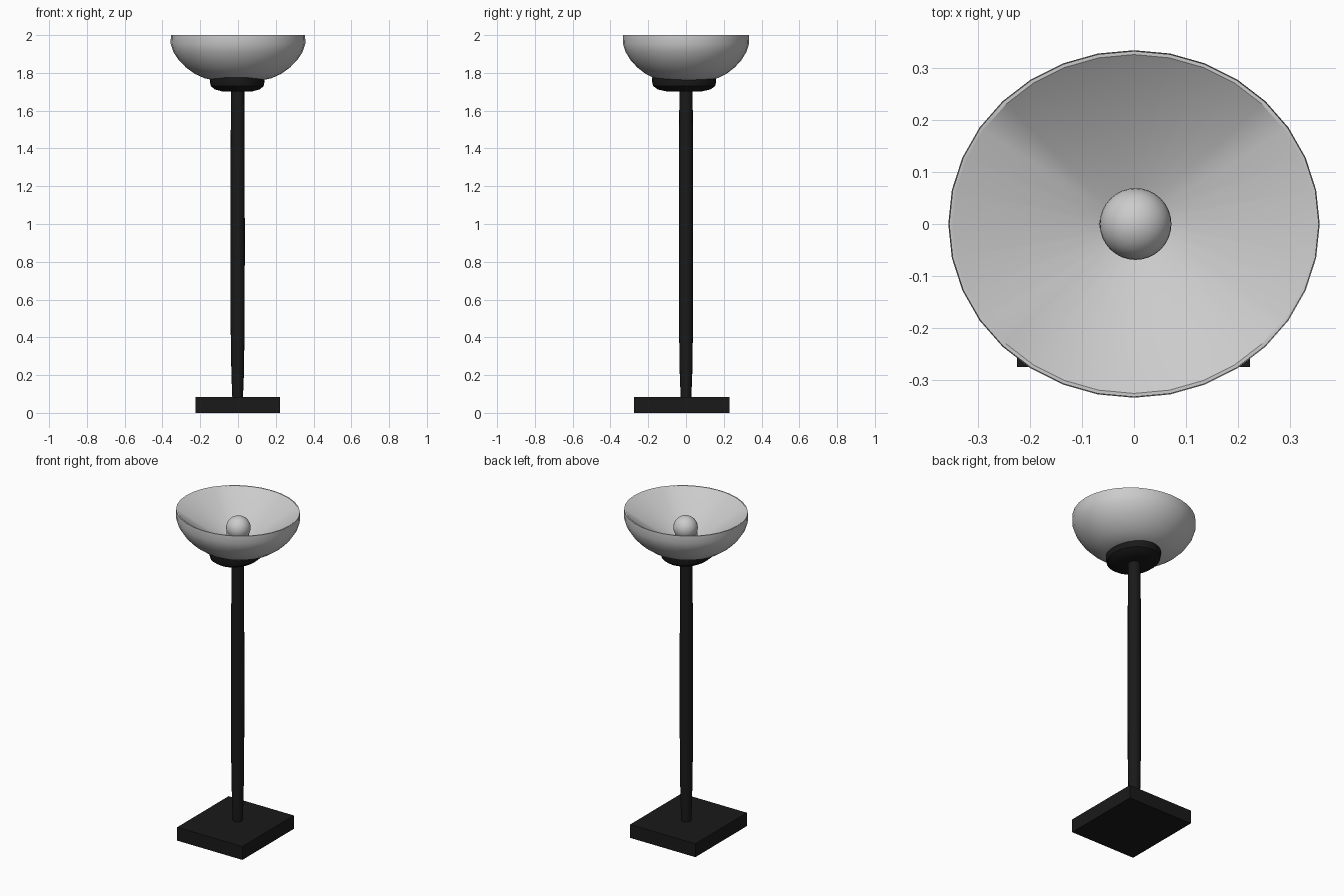
import bpy, bmesh, math

if "Cube" in bpy.data.objects:
    bpy.data.objects.remove(bpy.data.objects["Cube"])

black = bpy.data.materials.new("black_finish")
black.diffuse_color = (0.01, 0.01, 0.01, 1)
black.use_nodes = True
black.node_tree.nodes["Principled BSDF"].inputs["Base Color"].default_value = black.diffuse_color


def finish(name, bm, mat=None, angle=None):
    bmesh.ops.recalc_face_normals(bm, faces=bm.faces)
    me = bpy.data.meshes.new(name)
    bm.to_mesh(me)
    bm.free()
    ob = bpy.data.objects.new(name, me)
    bpy.context.collection.objects.link(ob)
    if mat:
        me.materials.append(mat)
    if angle:
        bpy.ops.object.select_all(action='DESELECT')
        ob.select_set(True)
        bpy.context.view_layer.objects.active = ob
        bpy.ops.object.shade_smooth_by_angle(angle=math.radians(angle))
    return ob


def lathe(name, profile, segs, sx=1, sy=1, cx=0, cy=0, mat=None):
    """Revolve (radius, z) points into an elliptical solid; radius 0 closes an end."""
    bm = bmesh.new()
    rings = []
    for r, z in profile:
        if r == 0:
            rings.append([bm.verts.new((cx, cy, z))] * segs)
        else:
            rings.append([bm.verts.new((cx + r * sx * math.cos(2 * math.pi * i / segs),
                                        cy + r * sy * math.sin(2 * math.pi * i / segs), z))
                          for i in range(segs)])
    for a, b in zip(rings, rings[1:]):
        for i in range(segs):
            j = (i + 1) % segs
            quad = list(dict.fromkeys([a[i], a[j], b[j], b[i]]))
            bm.faces.new(quad)
    return finish(name, bm, mat, 35)


# Square foot
bm = bmesh.new()
bmesh.ops.create_cube(bm, size=1)
bmesh.ops.scale(bm, vec=(0.447, 0.504, 0.083), verts=bm.verts)
bmesh.ops.translate(bm, vec=(-0.001, -0.023, 0.0415), verts=bm.verts)
finish("base", bm, black)

# Slim pole, narrowing towards the foot
lathe("pole", [(0, 0.075), (0.028, 0.075), (0.033, 0.2), (0.037, 0.45), (0.038, 0.9),
               (0.037, 1.4), (0.035, 1.72), (0, 1.72)], 16, cx=-0.002, mat=black)

# Collar under the bowl
lathe("collar", [(0, 1.70), (0.55, 1.702), (0.82, 1.712), (0.97, 1.73), (1, 1.75),
                 (1, 1.775), (0, 1.785)], 32, 0.144, 0.169, -0.004, -0.01, black)

# Bowl: rounded outside, thin rim, funnel inside
lathe("bowl", [(0, 1.757), (0.35, 1.76), (0.50, 1.772), (0.64, 1.795), (0.77, 1.828),
               (0.88, 1.868), (0.96, 1.912), (1, 1.955), (0.995, 2.0), (0.975, 2.0),
               (0.19, 1.81), (0, 1.805)], 32, 0.357, 0.334)

# Bulb and its holder
lathe("bulb_holder", [(0, 1.80), (0.066, 1.80), (0.066, 1.87), (0, 1.87)], 12, 1, 0.9, -0.002)
bm = bmesh.new()
bmesh.ops.create_uvsphere(bm, u_segments=32, v_segments=16, radius=0.069)
bmesh.ops.translate(bm, vec=(0.003, 0, 1.896), verts=bm.verts)
finish("bulb", bm, None, 40)
